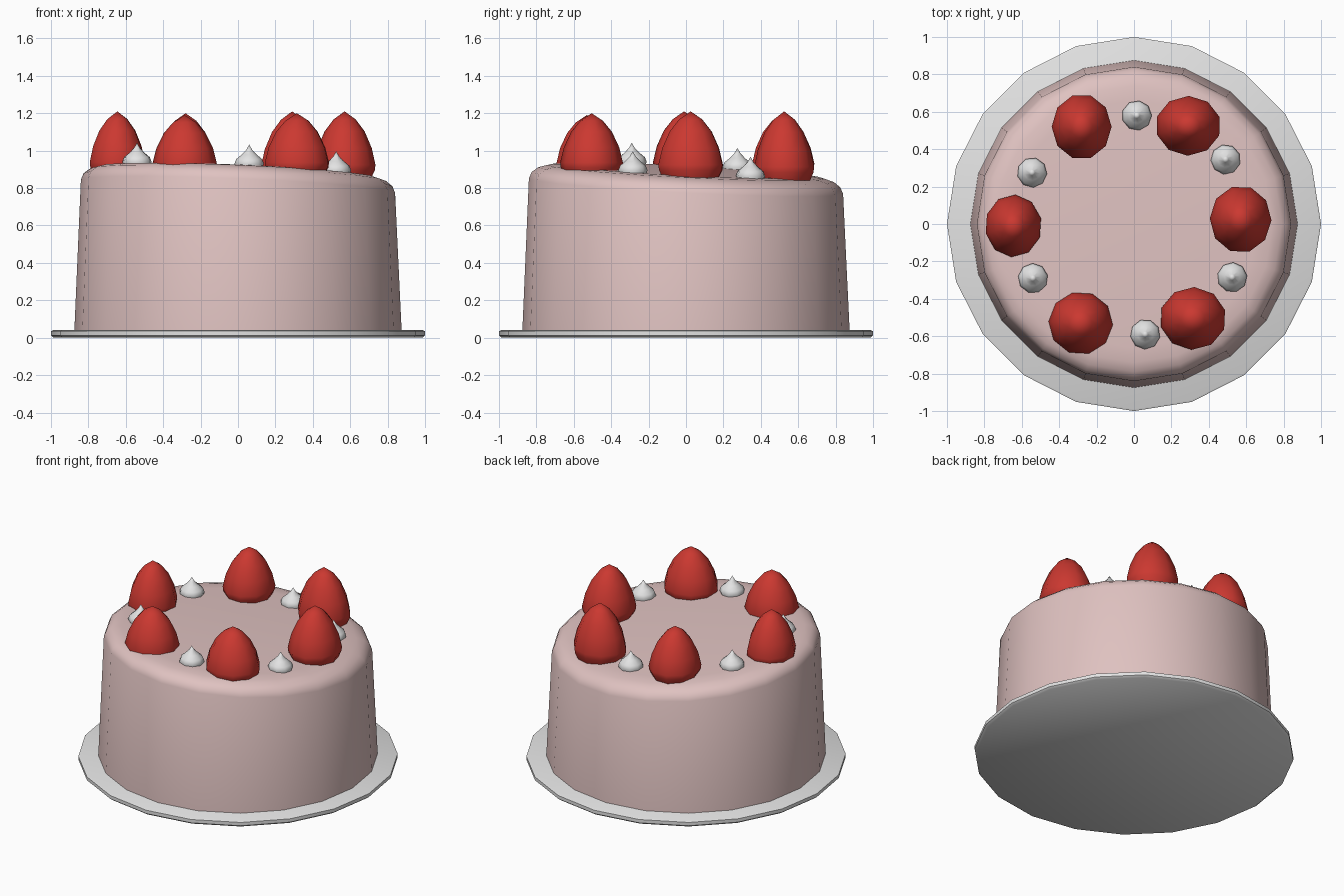
import bpy, bmesh, math
from mathutils import Vector

if "Cube" in bpy.data.objects:
    bpy.data.objects.remove(bpy.data.objects["Cube"])


def material(name, rgb):
    m = bpy.data.materials.new(name)
    m.diffuse_color = (*rgb, 1)
    m.use_nodes = True
    m.node_tree.nodes["Principled BSDF"].inputs["Base Color"].default_value = m.diffuse_color
    return m


PINK = material("pink_icing", (0.74, 0.54, 0.53))
RED = material("berry_red", (0.6, 0.04, 0.03))
WHITE = material("white", (0.77, 0.77, 0.77))


def top_height(x, y):
    """Gently sloping top of the cake."""
    return 0.893 - 0.042 * x - 0.05 * y


def lathe(name, profile, sides, mat, loc=(0, 0, 0), scale=(1, 1, 1), turn=0.0, warp=None, angle=40):
    """Spin an (r, z) profile, bottom to top; r = 0 closes to a point."""
    bm = bmesh.new()
    rings = []
    for r, z in profile:
        if r == 0:
            rings.append([bm.verts.new((0, 0, z))])
            continue
        ring = []
        for i in range(sides):
            a = turn + 2 * math.pi * i / sides
            ring.append(bm.verts.new((r * math.cos(a), r * math.sin(a), z)))
        rings.append(ring)
    for lo, hi in zip(rings, rings[1:]):
        for i in range(sides):
            j = (i + 1) % sides
            if len(hi) == 1:
                bm.faces.new((lo[i], lo[j], hi[0]))
            else:
                bm.faces.new((lo[i], lo[j], hi[j], hi[i]))
    bm.faces.new(rings[0][::-1])
    if len(rings[-1]) > 1:
        bm.faces.new(rings[-1])
    for v in bm.verts:
        v.co = Vector((v.co.x * scale[0], v.co.y * scale[1], v.co.z * scale[2]))
        if warp:
            warp(v.co)
    bmesh.ops.recalc_face_normals(bm, faces=bm.faces)
    me = bpy.data.meshes.new(name)
    bm.to_mesh(me)
    bm.free()
    me.materials.append(mat)
    ob = bpy.data.objects.new(name, me)
    ob.location = loc
    bpy.context.collection.objects.link(ob)
    bpy.ops.object.select_all(action='DESELECT')
    ob.select_set(True)
    bpy.context.view_layer.objects.active = ob
    bpy.ops.object.shade_smooth_by_angle(angle=math.radians(angle))
    return ob


# Plate
lathe("plate", [(0.985, 0), (1.0, 0.012), (1.0, 0.035), (0.99, 0.04)], 20, WHITE)


# Cake body with rounded, sloping top
def slope(co):
    if co.z > 0.5:
        co.z += top_height(co.x, co.y) - 0.893


lathe("cake", [(0.875, 0.035), (0.84, 0.81), (0.825, 0.845), (0.79, 0.872),
               (0.74, 0.887), (0.66, 0.893)], 20, PINK, warp=slope, angle=50)

# Strawberries: x, y, half width x, half width y, tip height
BERRIES = [(-0.28, 0.52, 0.16, 0.175, 1.20), (0.29, 0.525, 0.175, 0.16, 1.21),
           (0.57, 0.025, 0.165, 0.18, 1.21), (0.315, -0.505, 0.178, 0.168, 1.20),
           (-0.285, -0.53, 0.172, 0.168, 1.19), (-0.645, -0.01, 0.152, 0.167, 1.21)]
BERRY = [(0.86, 0), (0.98, 0.12), (1.0, 0.2), (0.88, 0.45), (0.65, 0.7), (0.36, 0.88), (0, 1)]
for k, (x, y, wx, wy, tip) in enumerate(BERRIES):
    base = min(0.87, top_height(x, y) - 0.015)
    lathe(f"strawberry_{k + 1}", BERRY, 10, RED, (x, y, base),
          (wx, wy, tip - base), turn=0.3 * k, angle=45)

# Cream dollops between the berries
DOLLOPS = [(0.015, 0.58), (0.49, 0.345), (0.525, -0.285),
           (0.06, -0.59), (-0.54, -0.29), (-0.545, 0.275)]
DOLLOP = [(0.068, -0.02), (0.08, 0.01), (0.07, 0.035), (0.042, 0.058), (0.016, 0.085), (0, 0.112)]
for k, (x, y) in enumerate(DOLLOPS):
    lathe(f"cream_dollop_{k + 1}", DOLLOP, 9, WHITE, (x, y, top_height(x, y)),
          turn=0.4 * k, angle=50)
